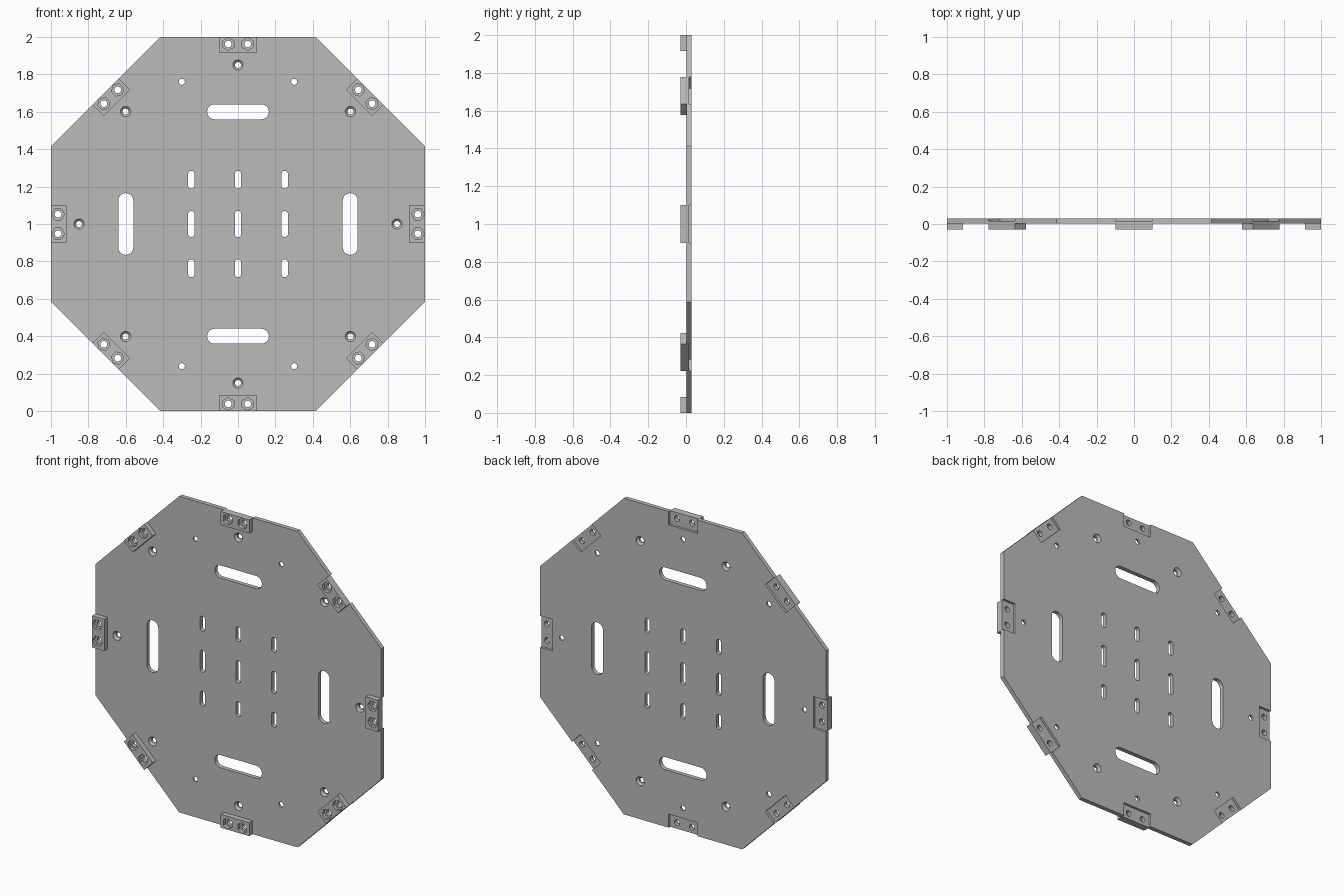
import bpy, bmesh
from math import sin, cos, pi
from mathutils import Matrix, Vector

if "Cube" in bpy.data.objects:
    bpy.data.objects.remove(bpy.data.objects["Cube"])

FRONT, SEAM, FLOOR, BACK = -0.03, 0.003, 0.015, 0.03
THROUGH = (-0.1, 0.1)

grey = bpy.data.materials.new("plain grey")
grey.use_nodes = True
grey.diffuse_color = (0.5, 0.5, 0.5, 1)
grey.node_tree.nodes["Principled BSDF"].inputs["Base Color"].default_value = (0.5, 0.5, 0.5, 1)


def ring(r, n=24, start=0.0):
    return [(r * cos(start + 2 * pi * i / n), r * sin(start + 2 * pi * i / n)) for i in range(n)]


def slot(width, length):
    """Upright rounded slot outline."""
    r, h, n = width / 2, (length - width) / 2, 12
    arc = [(r * cos(pi * i / n), r * sin(pi * i / n) + h) for i in range(n + 1)]
    return arc + [(-x, -z) for x, z in arc]


def box(x, z0, z1):
    return [(-x, z0), (x, z0), (x, z1), (-x, z1)]


def stack(bm, layers, x=0, z=0, turn=0):
    """Closed solid through outlines at given depths, shifted, then turned about the centre."""
    m = Matrix.Rotation(turn, 4, "Y") @ Matrix.Translation((x, 0, z))
    rows = [[bm.verts.new(m @ Vector((px, y, pz))) for px, pz in pts] for pts, y in layers]
    faces = [bm.faces.new(rows[0]), bm.faces.new(rows[-1])]
    for a, b in zip(rows, rows[1:]):
        for i in range(len(a)):
            j = (i + 1) % len(a)
            faces.append(bm.faces.new((a[i], a[j], b[j], b[i])))
    bmesh.ops.recalc_face_normals(bm, faces=faces)


def prism(bm, pts, y0, y1, **place):
    stack(bm, [(pts, y0), (pts, y1)], **place)


def make(name, bm):
    mesh = bpy.data.meshes.new(name)
    bm.to_mesh(mesh)
    bm.free()
    mesh.materials.append(grey)
    ob = bpy.data.objects.new(name, mesh)
    ob.location.z = 1
    bpy.context.collection.objects.link(ob)
    return ob


def carve(ob, cutters):
    for c in cutters:
        mod = ob.modifiers.new(c.name, "BOOLEAN")
        mod.operation, mod.solver, mod.object = "DIFFERENCE", "EXACT", c
    bpy.context.view_layer.update()
    mesh = bpy.data.meshes.new_from_object(ob.evaluated_get(bpy.context.evaluated_depsgraph_get()))
    ob.modifiers.clear()
    ob.data = mesh
    bpy.ops.object.select_all(action="DESELECT")
    ob.select_set(True)
    bpy.context.view_layer.objects.active = ob
    bpy.ops.object.shade_smooth_by_angle(angle=pi / 6)


# Octagonal plate and the eight edge blocks
plate_bm, block_bm = bmesh.new(), bmesh.new()
prism(plate_bm, ring(1 / cos(pi / 8), 8, pi / 8), SEAM, BACK)

# Cutters: back pockets, hexagonal nut seats, bolt holes, plate holes
pocket_bm, nut_bm, bolt_bm, hole_bm = [bmesh.new() for _ in range(4)]
small, wide = ring(0.016), ring(0.028)
for k in range(8):
    turn = k * pi / 4
    prism(block_bm, box(0.1, 0.915, 1), FRONT, SEAM, turn=turn)
    prism(pocket_bm, box(0.1, 0.915, 1.1), FLOOR, 0.1, turn=turn)
    for x in (-0.052, 0.052):
        prism(nut_bm, ring(0.034, 6, pi / 2), -0.1, -0.01, x=x, z=0.962, turn=turn)
        prism(bolt_bm, ring(0.018), *THROUGH, x=x, z=0.962, turn=turn)
    # Screw holes countersunk from the front
    stack(hole_bm, [(wide, -0.1), (wide, SEAM + 0.002), (small, SEAM + 0.014), (small, 0.1)],
          z=0.85, turn=turn)

# Screw holes countersunk from the back
for x in (-0.3, 0.3):
    for z in (-0.76, 0.76):
        stack(hole_bm, [(small, -0.1), (small, BACK - 0.014), (wide, BACK - 0.002), (wide, 0.1)], x=x, z=z)

# Four large slots
for k in range(4):
    prism(hole_bm, [(z, x) for x, z in slot(0.08, 0.33)], *THROUGH, z=0.6, turn=k * pi / 2)

# Grid of small slots
for x in (-0.25, 0, 0.25):
    for z, length in ((-0.237, 0.095), (0, 0.14), (0.237, 0.095)):
        prism(hole_bm, slot(0.034, length), *THROUGH, x=x, z=z)

plate = make("octagon_plate", plate_bm)
blocks = make("edge_blocks", block_bm)
pockets = make("pocket_cutter", pocket_bm)
nuts = make("nut_cutter", nut_bm)
bolts = make("bolt_cutter", bolt_bm)
holes = make("hole_cutter", hole_bm)

carve(plate, [pockets, bolts, holes])
carve(blocks, [nuts, bolts])
for c in (pockets, nuts, bolts, holes):
    bpy.data.objects.remove(c)
